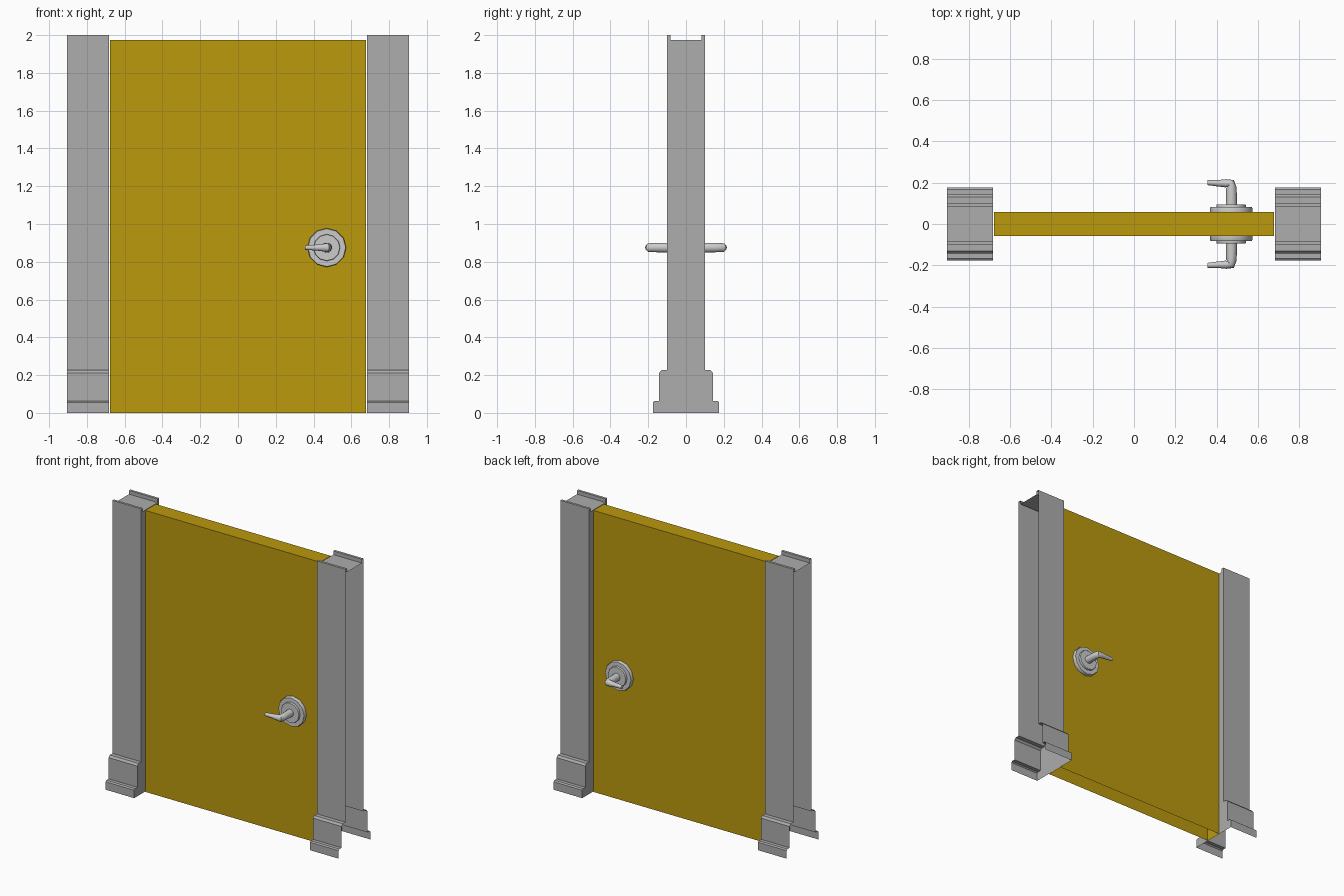
import bpy, bmesh
from math import sin, cos, pi, radians

if "Cube" in bpy.data.objects:
    bpy.data.objects.remove(bpy.data.objects["Cube"])


def make_object(name, bm, smooth=False, material=None):
    bmesh.ops.recalc_face_normals(bm, faces=bm.faces[:])
    mesh = bpy.data.meshes.new(name)
    bm.to_mesh(mesh)
    bm.free()
    ob = bpy.data.objects.new(name, mesh)
    bpy.context.collection.objects.link(ob)
    if material:
        mesh.materials.append(material)
    if smooth:
        bpy.context.view_layer.objects.active = ob
        ob.select_set(True)
        bpy.ops.object.shade_smooth_by_angle(angle=radians(40))
        ob.select_set(False)
    return ob


def make_material(name, color):
    mat = bpy.data.materials.new(name)
    mat.diffuse_color = (*color, 1)
    mat.use_nodes = True
    mat.node_tree.nodes["Principled BSDF"].inputs["Base Color"].default_value = mat.diffuse_color
    return mat


def skin(bm, rings):
    # joins closed rings of vertices and caps both ends
    for a, b in zip(rings, rings[1:]):
        n = len(a)
        for i in range(n):
            bm.faces.new((a[i], a[(i + 1) % n], b[(i + 1) % n], b[i]))
    bm.faces.new(rings[0])
    bm.faces.new(rings[-1])


door_paint = make_material("door_paint", (.497, .319, .0042))
jamb_paint = make_material("jamb_paint", (.417, .417, .417))

# Door panel, open underneath
bm = bmesh.new()
bmesh.ops.create_cube(bm, size=1)
bottom = [f for f in bm.faces if f.calc_center_median().z < -.4]
bmesh.ops.delete(bm, geom=bottom, context='FACES_ONLY')
for v in bm.verts:
    v.co.x *= 1.356
    v.co.y *= 0.116
    v.co.z = (v.co.z + 0.5) * 1.974
make_object("door_panel", bm, material=door_paint)

# Jambs: stepped base and top lip, open at the outer side and bottom
half = [(.176, 0), (.176, .056), (.167, .063), (.142, .063), (.142, .212), (.130, .226),
        (.10, .226), (.10, 2), (.083, 2), (.083, 1.974)]
profile = half + [(-y, z) for y, z in reversed(half)]
for side, label in ((-1, "left"), (1, "right")):
    bm = bmesh.new()
    inner = [bm.verts.new((side * .682, y, z)) for y, z in profile]
    outer = [bm.verts.new((side * .904, y, z)) for y, z in profile]
    for i in range(len(profile) - 1):
        bm.faces.new((inner[i], inner[i + 1], outer[i + 1], outer[i]))
    bm.faces.new(inner)
    make_object("jamb_" + label, bm, material=jamb_paint)

# Handles: stepped 12-sided rose and tapered lever, on both door faces
HX, HZ = .47, .875
rose = [(.103, .058), (.103, .075), (.100, .082), (.071, .082), (.071, .092), (.069, .095)]
lever = [(.471, .09, 0, .027), (.471, .15, 0, .026), (.470, .176, 12, .025),
         (.466, .195, 45, .024), (.445, .197, 80, .020), (.41, .197, 90, .016),
         (.355, .200, 88, .012)]
for side, label in ((-1, "front"), (1, "back")):
    bm = bmesh.new()
    skin(bm, [[bm.verts.new((HX + r * cos(k * pi / 6), side * y, HZ + r * sin(k * pi / 6)))
               for k in range(12)] for r, y in rose])
    make_object("handle_rose_" + label, bm, True)

    bm = bmesh.new()
    rings = []
    for x, y, deg, r in lever:
        a = radians(deg)
        rings.append([bm.verts.new((x + r * cos(t) * cos(a), side * (y + r * cos(t) * sin(a)),
                                    HZ + r * sin(t)))
                      for t in (k * pi / 5 for k in range(10))])
    skin(bm, rings)
    make_object("handle_lever_" + label, bm, True)
